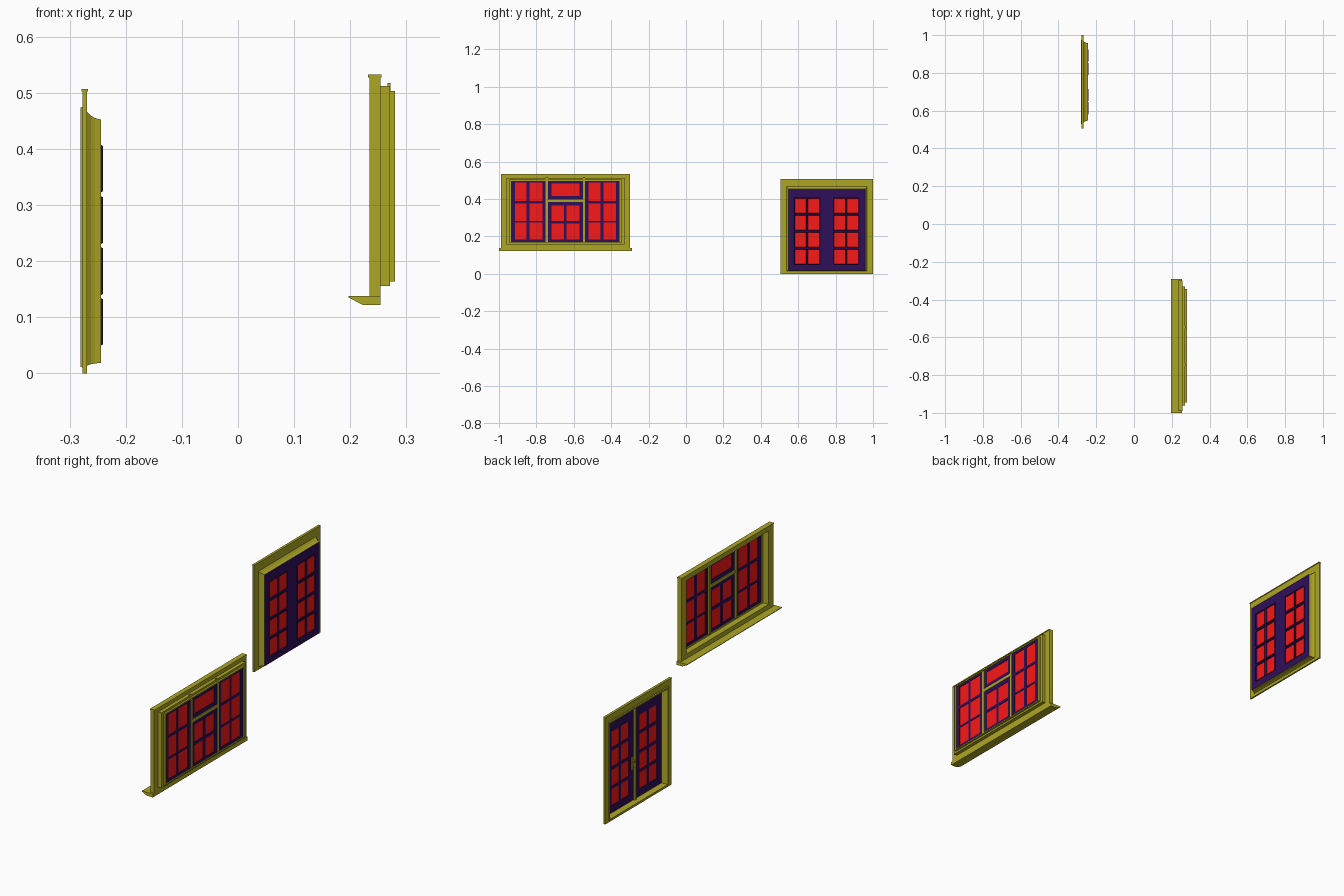
import bpy, bmesh, math
from mathutils import Matrix

if "Cube" in bpy.data.objects:
    bpy.data.objects.remove(bpy.data.objects["Cube"])


def material(name, rgb):
    m = bpy.data.materials.new(name)
    m.diffuse_color = (*rgb, 1)
    m.use_nodes = True
    m.node_tree.nodes["Principled BSDF"].inputs["Base Color"].default_value = m.diffuse_color
    return m


TRIM = material("olive_trim", (0.42, 0.385, 0.018))
WOOD = material("purple_wood", (0.030, 0.0045, 0.105))
GLASS = material("red_glass", (0.95, 0.009, 0.009))


def finish(bm, name, mat):
    bmesh.ops.remove_doubles(bm, verts=bm.verts, dist=1e-6)
    bmesh.ops.recalc_face_normals(bm, faces=bm.faces)
    me = bpy.data.meshes.new(name)
    bm.to_mesh(me)
    bm.free()
    me.materials.append(mat)
    ob = bpy.data.objects.new(name, me)
    bpy.context.collection.objects.link(ob)
    return ob


def box(name, x, y, z, mat):
    bm = bmesh.new()
    size = [b - a for a, b in (x, y, z)]
    mid = [(a + b) / 2 for a, b in (x, y, z)]
    bmesh.ops.create_cube(bm, size=1, matrix=Matrix.Translation(mid) @ Matrix.Diagonal((*size, 1)))
    return finish(bm, name, mat)


def frame(name, y, z, profile, mat, ky=1, kt=1, kb=1):
    """Sweep a closed (x, inset) profile around a rectangle."""
    bm = bmesh.new()
    rings = []
    for px, d in profile:
        ya, yb, za, zb = y[0] + d * ky, y[1] - d * ky, z[0] + d * kb, z[1] - d * kt
        rings.append([bm.verts.new((px, *c)) for c in ((ya, za), (yb, za), (yb, zb), (ya, zb))])
    for i in range(len(rings)):
        a, b = rings[i - 1], rings[i]
        for j in range(4):
            k = (j + 1) % 4
            bm.faces.new((a[j], a[k], b[k], b[j]))
    return finish(bm, name, mat)


def sash(name, ys, zs, x):
    """Slab with openings in every odd grid cell, each holding a pane."""
    bm = bmesh.new()
    grid = [[bm.verts.new((x[0], y, z)) for z in zs] for y in ys]
    for i in range(len(ys) - 1):
        for j in range(len(zs) - 1):
            if i % 2 and j % 2:
                box(name + "_pane", (x[0] + 0.003, x[1] - 0.002), ys[i:i + 2], zs[j:j + 2], GLASS)
            else:
                bm.faces.new((grid[i][j], grid[i + 1][j], grid[i + 1][j + 1], grid[i][j + 1]))
    ext = bmesh.ops.extrude_face_region(bm, geom=bm.faces[:], use_keep_orig=True)
    bmesh.ops.translate(bm, vec=(x[1] - x[0], 0, 0),
                        verts=[v for v in ext["geom"] if isinstance(v, bmesh.types.BMVert)])
    return finish(bm, name, WOOD)


def cylinder(name, loc, r, depth, mat, axis="Y"):
    bm = bmesh.new()
    bmesh.ops.create_cone(bm, cap_ends=True, segments=16, radius1=r, radius2=r, depth=depth,
                          matrix=Matrix.Translation(loc) @ Matrix.Rotation(math.pi / 2, 4, axis))
    finish(bm, name, mat)


# --- Door: casing with tapered reveal ---
frame("door_casing", (0.505, 1.0), (0.0, 0.505),
      [(-0.277, 0), (-0.277, 0.03), (-0.281, 0.032), (-0.281, 0.039), (-0.263, 0.048), (-0.2445, 0.057),
       (-0.2445, 0.053), (-0.255, 0.050), (-0.262, 0.046), (-0.269, 0.039), (-0.269, 0)],
      TRIM, ky=0.8, kb=0.35)
box("door_head_cap", (-0.279, -0.267), (0.505, 1.0), (0.502, 0.507), TRIM)

# Door leaves with four rows of paired panes and raised glazing beads
MID = 0.752
rows = [(0.053, 0.13), (0.143, 0.221), (0.234, 0.312), (0.326, 0.403)]
zs = [0.0187] + [v for r in rows for v in r] + [0.451]
left = [0.5475, 0.582, 0.642, 0.653, 0.713, MID]
right = [2 * MID - v for v in reversed(left)]
for side, ys in (("left", left), ("right", right)):
    sash(side + "_door_leaf", ys, zs, (-0.255, -0.244))
    for a, b in ((ys[1], ys[2]), (ys[3], ys[4])):
        for c, d in rows:
            frame("door_bead", (a - 0.004, b + 0.004), (c - 0.004, d + 0.004),
                  [(-0.245, 0), (-0.241, 0.002), (-0.245, 0.004)], WOOD)

# Door meeting strip, handle and lock
box("door_meeting_strip", (-0.264, -0.254), (MID - 0.006, MID + 0.006), (0.019, 0.451), TRIM)
box("door_handle_plate", (-0.259, -0.254), (MID + 0.010, MID + 0.022), (0.165, 0.225), TRIM)
cylinder("door_handle_stem", (-0.265, MID + 0.016, 0.21), 0.003, 0.016, TRIM)
box("door_handle_lever", (-0.275, -0.270), (MID + 0.012, MID + 0.045), (0.207, 0.213), TRIM)
cylinder("door_lock", (-0.260, MID + 0.016, 0.178), 0.004, 0.006, TRIM)

# --- Window: stepped casing ---
frame("window_casing", (-0.99, -0.30), (0.138, 0.53),
      [(0.234, 0), (0.234, 0.038), (0.260, 0.042), (0.260, 0.055), (0.280, 0.055), (0.280, 0.045),
       (0.271, 0.045), (0.271, 0.030), (0.254, 0.030), (0.254, 0)],
      TRIM, kt=0.6, kb=0.57)
box("window_head_cap", (0.232, 0.256), (-0.99, -0.30), (0.527, 0.532), TRIM)

# Sloped window sill
bm = bmesh.new()
face = bm.faces.new([bm.verts.new((x, -1.0, z)) for x, z in
                     ((0.197, 0.138), (0.254, 0.138), (0.254, 0.122), (0.222, 0.122), (0.197, 0.135))])
ext = bmesh.ops.extrude_face_region(bm, geom=[face], use_keep_orig=True)
bmesh.ops.translate(bm, vec=(0, 0.71, 0),
                    verts=[v for v in ext["geom"] if isinstance(v, bmesh.types.BMVert)])
finish(bm, "window_sill", TRIM)

# Mullions and transom
for y in (-0.744, -0.546):
    box("mullion", (0.255, 0.279), (y - 0.006, y + 0.006), (0.168, 0.498), TRIM)
    box("mullion_head", (0.266, 0.272), (y - 0.006, y + 0.006), (0.49, 0.517), TRIM)
box("transom", (0.257, 0.279), (-0.74, -0.55), (0.384, 0.398), TRIM)

# Window sashes
X = (0.262, 0.276)
side_z = [0.169, 0.182, 0.274, 0.283, 0.376, 0.389, 0.487, 0.497]
sash("left_window_sash", [-0.936, -0.915, -0.852, -0.838, -0.768, -0.749], side_z, X)
sash("right_window_sash", [-0.541, -0.522, -0.456, -0.441, -0.375, -0.354], side_z, X)
sash("centre_lower_sash", [-0.739, -0.720, -0.652, -0.638, -0.570, -0.551],
     [0.169, 0.182, 0.268, 0.283, 0.365, 0.385], X)
sash("centre_upper_sash", [-0.739, -0.720, -0.570, -0.551], [0.397, 0.417, 0.482, 0.497], X)
